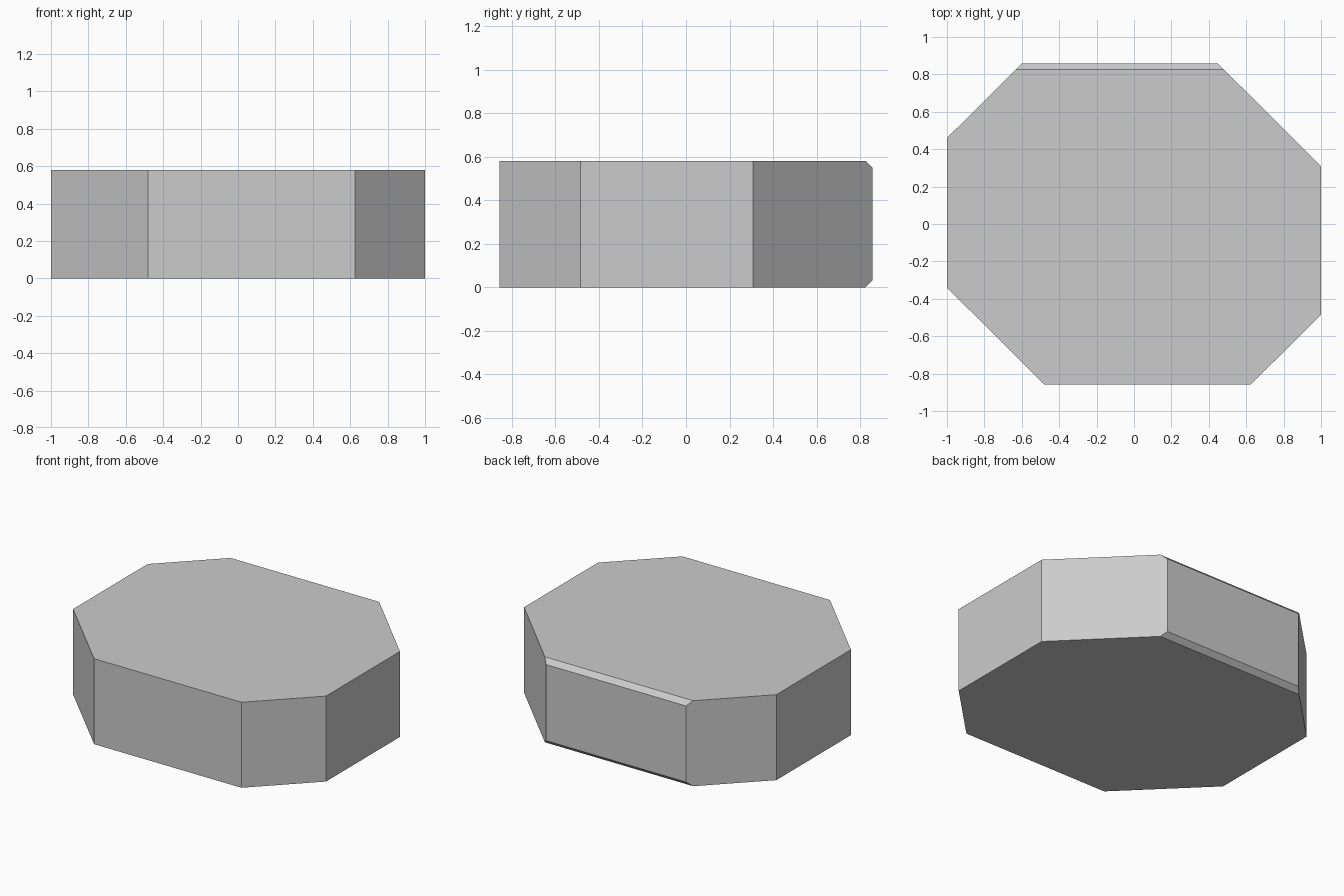
import bpy, bmesh

if "Cube" in bpy.data.objects:
    bpy.data.objects.remove(bpy.data.objects["Cube"])

HEIGHT = 0.58
BACK = 0.857
CHAMFER = 0.032

# Irregular octagon outline, counter-clockwise from above
outline = [(-0.48, -BACK), (0.626, -BACK), (1.0, -0.485), (1.0, 0.308),
           (0.45, BACK), (-0.60, BACK), (-1.0, 0.46), (-1.0, -0.34)]

# Extruded slab
bm = bmesh.new()
base = bm.faces.new([bm.verts.new((x, y, 0)) for x, y in outline])
top = bmesh.ops.extrude_face_region(bm, geom=[base], use_keep_orig=True)
bmesh.ops.translate(bm, vec=(0, 0, HEIGHT),
                    verts=[v for v in top["geom"] if isinstance(v, bmesh.types.BMVert)])

# Chamfers cut along the upper and lower back edges
for z, side in ((HEIGHT, 1), (0, -1)):
    cut = bmesh.ops.bisect_plane(
        bm, geom=bm.verts[:] + bm.edges[:] + bm.faces[:],
        plane_co=(0, BACK - CHAMFER, z), plane_no=(0, 1, side), clear_outer=True)
    rim = [e for e in cut["geom_cut"] if isinstance(e, bmesh.types.BMEdge)]
    bmesh.ops.holes_fill(bm, edges=rim, sides=0)
bmesh.ops.recalc_face_normals(bm, faces=bm.faces[:])

mesh = bpy.data.meshes.new("octagonal_slab")
bm.to_mesh(mesh)
bm.free()
slab = bpy.data.objects.new("octagonal_slab", mesh)
bpy.context.collection.objects.link(slab)
